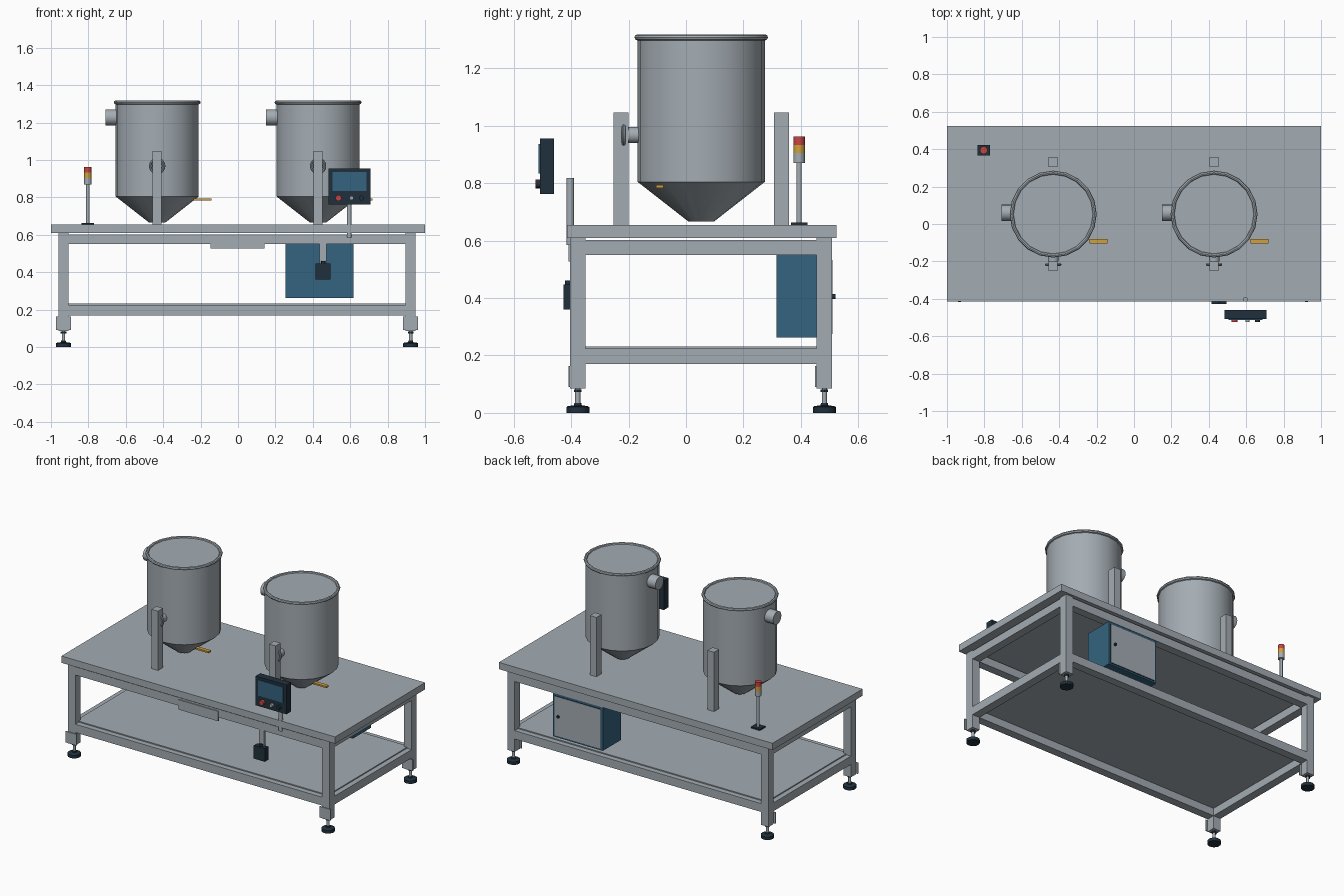
import bpy, bmesh, math
from mathutils import Matrix, Vector

if "Cube" in bpy.data.objects:
    bpy.data.objects.remove(bpy.data.objects["Cube"])


def material(name, rgb):
    m = bpy.data.materials.new(name)
    m.diffuse_color = (*rgb, 1)
    m.use_nodes = True
    m.node_tree.nodes["Principled BSDF"].inputs["Base Color"].default_value = m.diffuse_color
    return m


STEEL = material("brushed_steel", (0.37, 0.415, 0.45))
BLUE = material("cabinet_blue", (0.034, 0.125, 0.21))
DARK = material("dark_navy", (0.014, 0.03, 0.045))
AMBER = material("amber", (0.64, 0.35, 0.045))
RED = material("red", (0.58, 0.06, 0.055))


def finish(name, bm, mat, smooth=False):
    bmesh.ops.recalc_face_normals(bm, faces=bm.faces)
    me = bpy.data.meshes.new(name)
    bm.to_mesh(me)
    bm.free()
    me.materials.append(mat)
    ob = bpy.data.objects.new(name, me)
    bpy.context.collection.objects.link(ob)
    if smooth:
        bpy.ops.object.select_all(action='DESELECT')
        ob.select_set(True)
        bpy.context.view_layer.objects.active = ob
        bpy.ops.object.shade_smooth_by_angle(angle=math.radians(30))
    return ob


def box(name, x, y, z, mat=STEEL):
    """Box from (min, max) ranges on each axis."""
    bm = bmesh.new()
    bmesh.ops.create_cube(bm, size=1)
    for v in bm.verts:
        v.co = Vector([(r[0] + r[1]) / 2 + c * (r[1] - r[0]) for r, c in zip((x, y, z), v.co)])
    return finish(name, bm, mat)


def lathe(name, profile, loc, mat=STEEL, sides=20, axis='Z', closed=False):
    """Revolve (radius, height) points; open profiles get flat end caps."""
    turn = {'Z': Matrix(), 'X': Matrix.Rotation(math.pi / 2, 4, 'Y'),
            'Y': Matrix.Rotation(-math.pi / 2, 4, 'X')}[axis]
    bm = bmesh.new()
    rings = []
    for r, h in profile:
        rings.append([bm.verts.new(Vector(loc) + turn @ Vector(
            (r * math.cos(2 * math.pi * i / sides), r * math.sin(2 * math.pi * i / sides), h)))
            for i in range(sides)])
    pairs = list(zip(rings, rings[1:])) + ([(rings[-1], rings[0])] if closed else [])
    for a, b in pairs:
        for i in range(sides):
            j = (i + 1) % sides
            bm.faces.new((a[i], a[j], b[j], b[i]))
    if not closed:
        bm.faces.new(rings[0][::-1])
        bm.faces.new(rings[-1])
    return finish(name, bm, mat, True)


def rod(name, r, h0, h1, loc, mat=STEEL, axis='Z', sides=20):
    return lathe(name, [(r, h0), (r, h1)], loc, mat, sides, axis)


def ring(name, major, minor, loc, axis='Z', sides=20):
    pts = [(major + minor * math.cos(a * math.pi / 4), minor * math.sin(a * math.pi / 4))
           for a in range(8)]
    return lathe(name, pts, loc, STEEL, sides, axis, True)


# Table frame
LX, RX, FY, BY, H = -0.933, 0.923, -0.377, 0.482, 0.027
box("table_top", (-1, 1), (-0.415, 0.525), (0.61, 0.655))
for sx, x in (("left", LX), ("right", RX)):
    for sy, y in (("front", FY), ("back", BY)):
        tag = f"{sy}_{sx}"
        box(f"leg_{tag}", (x - H, x + H), (y - H, y + H), (0.085, 0.61))
        box(f"foot_bracket_{tag}", (x - 0.04, x + 0.04), (y - 0.033, y - H), (0.09, 0.163))
        lathe(f"foot_pad_{tag}", [(0.04, 0), (0.04, 0.02), (0.034, 0.024), (0.014, 0.026), (0.012, 0.034)],
              (x, y, 0), DARK)
        rod(f"foot_stem_{tag}", 0.009, 0.03, 0.088, (x, y, 0))
        rod(f"foot_nut_{tag}", 0.015, 0.073, 0.082, (x, y, 0), DARK, sides=6)
for level, z in (("upper", (0.55, 0.603)), ("lower", (0.17, 0.225))):
    for side, y in (("front", FY), ("back", BY)):
        box(f"{level}_rail_{side}", (LX + H, RX - H), (y - H, y + H), z)
    for side, x in (("left", LX), ("right", RX)):
        box(f"{level}_rail_{side}", (x - H, x + H), (FY + H, BY - H), z)
box("lower_shelf", (LX + H - 0.02, RX - H + 0.02), (FY + 0.008, BY - 0.008), (0.22, 0.232))
box("front_plate", (-0.147, 0.142), (-0.41, -0.403), (0.527, 0.592))

# Hoppers with supports
for side, x in (("left", -0.432), ("right", 0.428)):
    y = 0.053
    lathe(f"hopper_{side}", [(0.045, 0.667), (0.222, 0.805), (0.222, 1.309)], (x, y, 0))
    ring(f"hopper_rim_{side}", 0.222, 0.0105, (x, y, 1.308))
    rod(f"inlet_port_{side}", 0.043, -0.277, -0.2, (x, y + 0.007, 1.228), axis='X')
    for end, py in (("front", -0.226), ("back", 0.332)):
        box(f"post_{end}_{side}", (x - 0.024, x + 0.024), (py - 0.026, py + 0.026), (0.655, 1.047))
    rod(f"clamp_barrel_{side}", 0.028, -0.2, -0.155, (x, 0, 0.968), axis='Y')
    ring(f"clamp_wheel_{side}", 0.037, 0.007, (x, -0.217, 0.968), axis='Y')
    box(f"valve_handle_{side}", (x + 0.194, x + 0.29), (-0.104, -0.079), (0.783, 0.794), AMBER)

# Signal tower
T = (-0.803, 0.394, 0)
box("tower_base", (T[0] - 0.033, T[0] + 0.033), (T[1] - 0.029, T[1] + 0.029), (0.655, 0.664), DARK)
rod("tower_pole", 0.009, 0.66, 0.875, T)
rod("tower_collar", 0.02, 0.87, 0.905, T)
rod("tower_amber_lamp", 0.02, 0.905, 0.934, T, AMBER)
rod("tower_red_lamp", 0.02, 0.934, 0.962, T, RED)

# Control panel
box("control_panel", (0.484, 0.709), (-0.508, -0.459), (0.762, 0.955), DARK)
box("panel_screen", (0.505, 0.688), (-0.514, -0.508), (0.834, 0.937), BLUE)
for name, x, r, mat in (("red_button", 0.537, 0.016, RED), ("steel_button", 0.607, 0.011, STEEL),
                        ("dark_button", 0.66, 0.013, DARK)):
    rod(name, r, -0.525, -0.508, (x, 0, 0.797), mat, 'Y')
rod("panel_pole", 0.013, 0.585, 0.818, (0.595, -0.403, 0))

# Hanging switch box
box("switch_bar", (0.436, 0.473), (-0.404, -0.39), (0.448, 0.553))
box("switch_box", (0.414, 0.495), (-0.427, -0.39), (0.36, 0.447), DARK)
rod("switch_gland", 0.011, 0.445, 0.461, (0.456, -0.41, 0), DARK)

# Electrical cabinet with rear door
box("cabinet", (0.254, 0.618), (0.316, 0.506), (0.262, 0.55), BLUE)
box("cabinet_door_edge", (0.266, 0.606), (0.506, 0.509), (0.272, 0.535), DARK)
box("cabinet_door", (0.268, 0.604), (0.509, 0.511), (0.274, 0.533))
rod("door_knob", 0.009, 0.511, 0.521, (0.575, 0, 0.405), DARK, 'Y')
